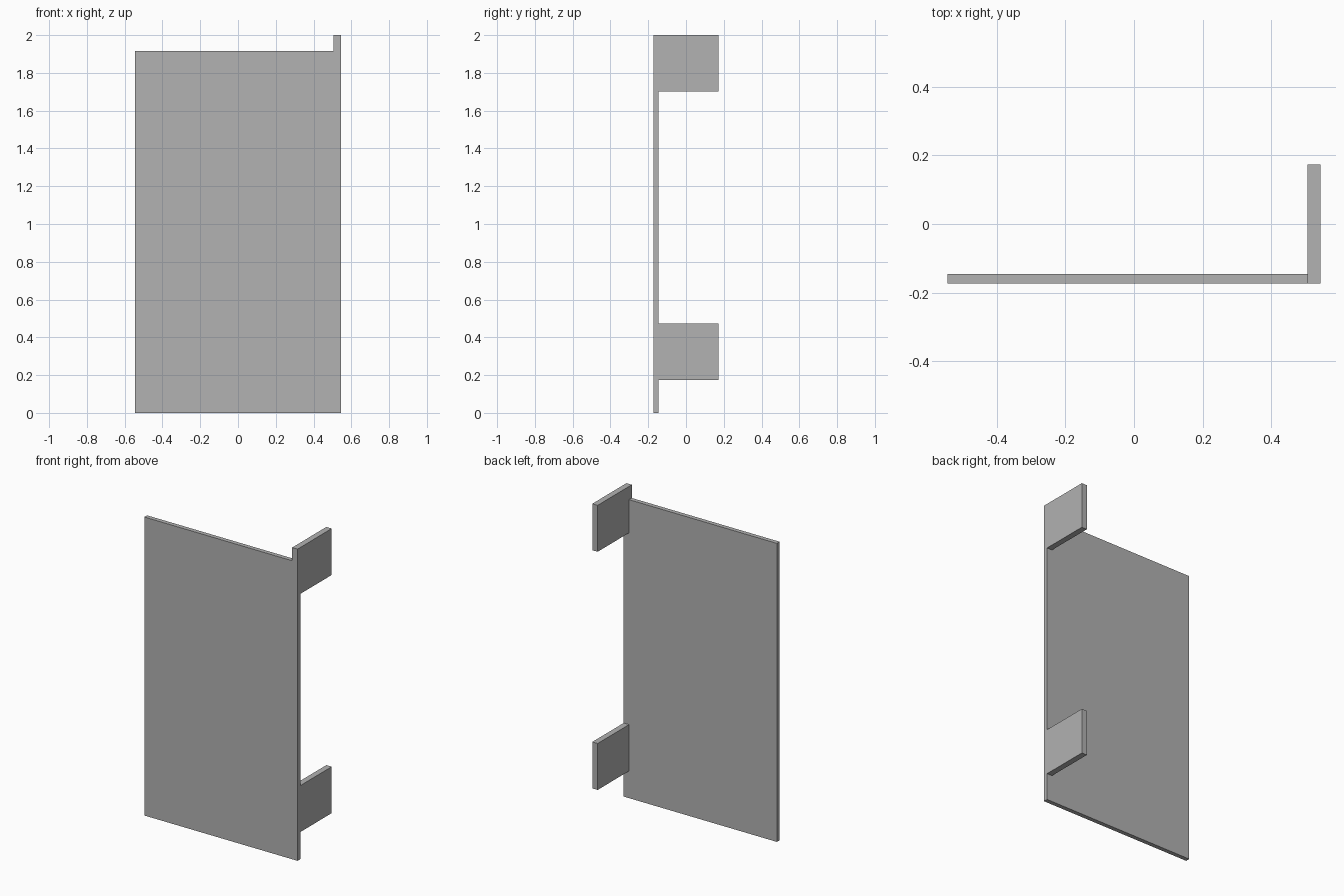
import bpy
import bmesh

cube = bpy.data.objects.get("Cube")
if cube:
    bpy.data.objects.remove(cube, do_unlink=True)

# Overall sizes
HALF_W, HALF_D = 0.544, 0.173
PANEL_BACK = -0.145
PANEL_TOP, TOP = 1.915, 2.0
TAB_INNER = 0.506
TAB_HEIGHT = 0.298

grey = bpy.data.materials.new("plain_grey")
grey.use_nodes = True
colour = (0.445, 0.445, 0.445, 1)
grey.diffuse_color = colour
grey.node_tree.nodes["Principled BSDF"].inputs["Base Color"].default_value = colour


def extruded_plate(name, outline, y_front, y_back):
    """Extrude an (x, z) outline from y_front to y_back."""
    bm = bmesh.new()
    face = bm.faces.new([bm.verts.new((x, y_front, z)) for x, z in outline])
    grown = bmesh.ops.extrude_face_region(bm, geom=[face], use_keep_orig=True)
    verts = [v for v in grown["geom"] if isinstance(v, bmesh.types.BMVert)]
    bmesh.ops.translate(bm, verts=verts, vec=(0, y_back - y_front, 0))
    bmesh.ops.recalc_face_normals(bm, faces=bm.faces)
    mesh = bpy.data.meshes.new(name)
    bm.to_mesh(mesh)
    bm.free()
    mesh.materials.append(grey)
    obj = bpy.data.objects.new(name, mesh)
    bpy.context.collection.objects.link(obj)
    return obj


# Front panel, with the raised corner that meets the upper tab
extruded_plate("front_panel", [
    (-HALF_W, 0), (HALF_W, 0), (HALF_W, TOP),
    (TAB_INNER, TOP), (TAB_INNER, PANEL_TOP), (-HALF_W, PANEL_TOP),
], -HALF_D, PANEL_BACK)

# Two mounting tabs running back from the left edge
for name, top in (("upper_tab", TOP), ("lower_tab", 0.472)):
    bottom = top - TAB_HEIGHT
    extruded_plate(name, [
        (TAB_INNER, bottom), (HALF_W, bottom), (HALF_W, top), (TAB_INNER, top),
    ], PANEL_BACK, HALF_D)
